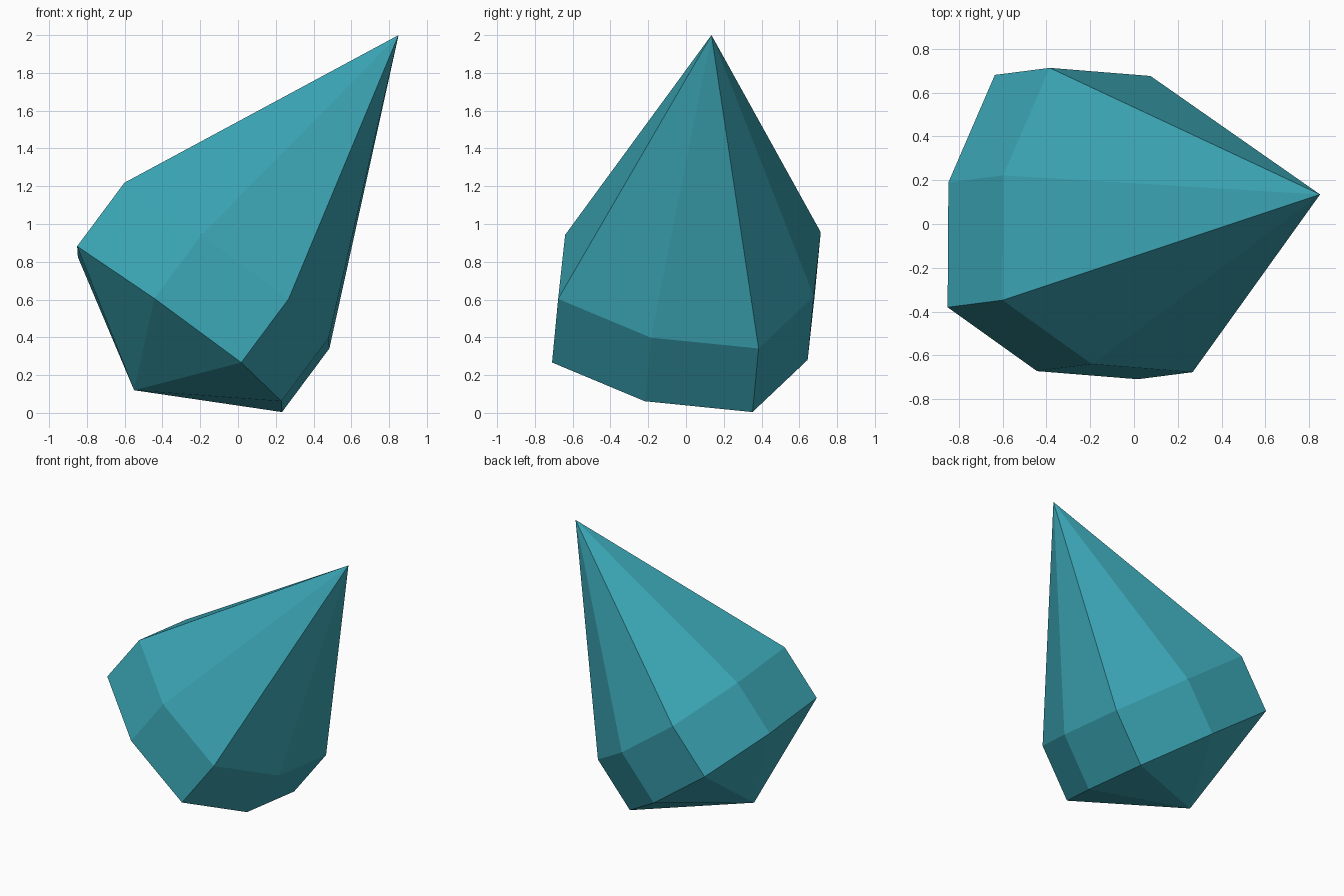
import bpy, bmesh, math
from mathutils import Vector

cube = bpy.data.objects.get("Cube")
if cube:
    bpy.data.objects.remove(cube, do_unlink=True)

# Single teal material
teal = bpy.data.materials.new("teal_crystal")
teal.use_nodes = True
colour = (0.042, 0.366, 0.445, 1.0)
teal.diffuse_color = colour
teal.node_tree.nodes["Principled BSDF"].inputs["Base Color"].default_value = colour

# Leaning axis of the crystal, with a frame across it
base_tip = Vector((-0.55, -0.045, 0.12))
apex = Vector((0.85, 0.135, 2.0))
axis = (apex - base_tip).normalized()
side = Vector((-0.54, 0.205, 0.385))
side = (side - axis * side.dot(axis)).normalized()
across = axis.cross(side)
SIDES = 8
RADII = (0.691, 0.788)

bm = bmesh.new()


def girdle_ring(fraction):
    """Octagon across the axis whose corners alternate between two radii."""
    centre = base_tip.lerp(apex, fraction)
    ring = []
    for i in range(SIDES):
        angle = i * math.tau / SIDES
        spoke = side * math.cos(angle) + across * math.sin(angle)
        ring.append(bm.verts.new(centre + spoke * RADII[i % 2]))
    return ring


lower = girdle_ring(0.172)
upper = girdle_ring(0.351)
bottom = bm.verts.new(base_tip)
top = bm.verts.new(apex)

# Pavilion, girdle and long spire facets
for i in range(SIDES):
    j = (i + 1) % SIDES
    bm.faces.new((bottom, lower[j], lower[i]))
    bm.faces.new((lower[i], lower[j], upper[j], upper[i]))
    bm.faces.new((upper[i], upper[j], top))

bmesh.ops.recalc_face_normals(bm, faces=bm.faces)
mesh = bpy.data.meshes.new("crystal")
bm.to_mesh(mesh)
bm.free()
mesh.materials.append(teal)
crystal = bpy.data.objects.new("crystal", mesh)
bpy.context.collection.objects.link(crystal)
